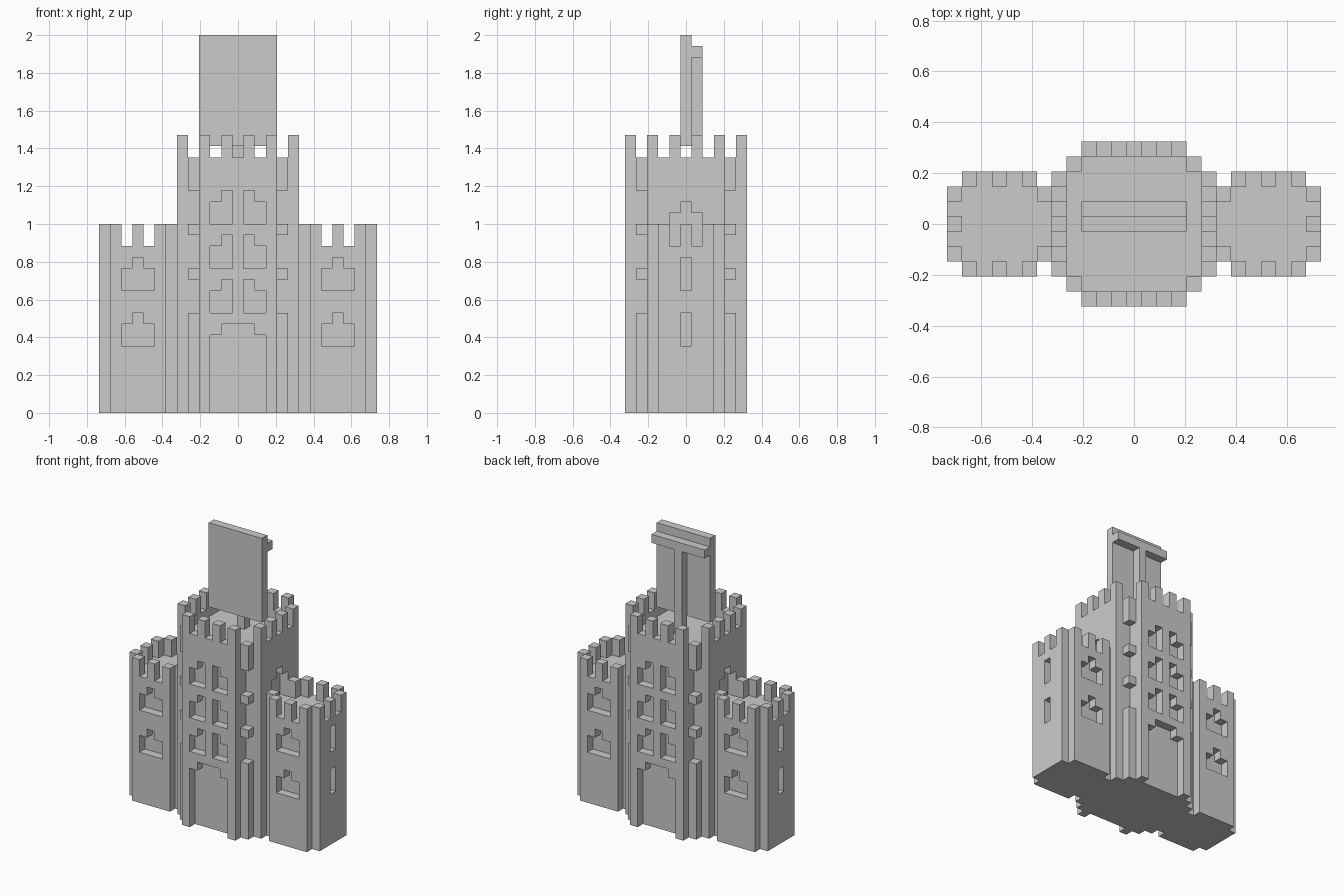
import bpy, bmesh

if "Cube" in bpy.data.objects:
    bpy.data.objects.remove(bpy.data.objects["Cube"])

U = 1 / 17  # one block; the whole model sits on a block grid


def prism(bm, pts, lo, hi, axis="z"):
    """Extrude a 2D outline between lo and hi along an axis."""
    place = {"x": lambda a, b, h: (h, a, b),
             "y": lambda a, b, h: (a, h, b),
             "z": lambda a, b, h: (a, b, h)}[axis]
    rings = [[bm.verts.new([c * U for c in place(a, b, h)]) for a, b in pts] for h in (lo, hi)]
    n = len(pts)
    faces = [bm.faces.new(rings[0]), bm.faces.new(rings[1])]
    for i in range(n):
        j = (i + 1) % n
        faces.append(bm.faces.new((rings[0][i], rings[0][j], rings[1][j], rings[1][i])))
    bmesh.ops.recalc_face_normals(bm, faces=faces)


def rect(x0, x1, y0, y1):
    return [(x0, y0), (x1, y0), (x1, y1), (x0, y1)]


def cell(bm, x, y, z0, z1):
    """One-block-wide column centred on x, y."""
    prism(bm, rect(x - .5, x + .5, y - .5, y + .5), z0, z1)


def make(name, bm):
    mesh = bpy.data.meshes.new(name)
    bm.to_mesh(mesh)
    bm.free()
    obj = bpy.data.objects.new(name, mesh)
    bpy.context.collection.objects.link(obj)
    return obj


def carve(obj, bm):
    """Cut recesses out of obj and discard the cutter."""
    cutter = make("cutter", bm)
    cutter.hide_render = True
    mod = obj.modifiers.new("recesses", "BOOLEAN")
    mod.operation, mod.solver, mod.object = "DIFFERENCE", "EXACT", cutter
    bpy.context.view_layer.update()
    deps = bpy.context.evaluated_depsgraph_get()
    mesh = bpy.data.meshes.new_from_object(obj.evaluated_get(deps))
    obj.modifiers.clear()
    obj.data = mesh
    bpy.data.objects.remove(cutter)


def cross(a, b):
    """Plus-shaped plan: arms reach b, arm half-width a."""
    return [(a, -b), (a, -a), (b, -a), (b, a), (a, a), (a, b),
            (-a, b), (-a, a), (-b, a), (-b, -a), (-a, -a), (-a, -b)]


def arch(c, half, z0, z1):
    """Stepped arch: opening with a raised middle one block in from the sides."""
    i = half - 1
    return [(c - half, z0), (c + half, z0), (c + half, z1), (c + i, z1),
            (c + i, z1 + 1), (c - i, z1 + 1), (c - i, z1), (c - half, z1)]


SIDES = (-1, 1)

# Central tower
bm = bmesh.new()
prism(bm, cross(3.5, 5.5), 0, 23)
tower = make("tower_body", bm)

# Doors, windows and sunken roof of the tower
bm = bmesh.new()
for s in SIDES:
    depth = sorted((s * 4.5, s * 6))
    prism(bm, arch(0, 2.5, -1, 7), *depth, "y")
    prism(bm, arch(0, 1.5, 15, 18), *depth, "x")
    for z in (9, 13, 17):
        for m in SIDES:
            half_arch = [(.5, z), (2.5, z), (2.5, z + 2), (1.5, z + 2), (1.5, z + 3), (.5, z + 3)]
            prism(bm, [(m * x, h) for x, h in half_arch], *depth, "y")
roof = [(3.5, -4.5), (3.5, -3.5), (4.5, -3.5), (4.5, 3.5), (3.5, 3.5), (3.5, 4.5)]
prism(bm, roof + [(-x, -y) for x, y in roof], 22, 24)
carve(tower, bm)

# Corner columns and brackets
bm = bmesh.new()
for sx in SIDES:
    for sy in SIDES:
        for z0, z1 in ((0, 9), (12, 13), (16, 17), (20, 23)):
            cell(bm, 4 * sx, 4 * sy, z0, z1)
make("corner_columns", bm)

# Tower battlements
bm = bmesh.new()
for s in SIDES:
    for t in (-3, -1, 1, 3):
        cell(bm, t, 5 * s, 23, 25)
        cell(bm, 5 * s, t, 23, 25)
make("tower_battlements", bm)

# Side wings
half = [(5.5, -2.5), (6.5, -2.5), (6.5, -3.5), (11.5, -3.5), (11.5, -2.5), (12.5, -2.5)]
plan = half + [(x, -y) for x, y in reversed(half)]
for s, side in ((-1, "left"), (1, "right")):
    bm = bmesh.new()
    prism(bm, [(s * x, y) for x, y in plan], 0, 15)
    wing = make(side + "_wing", bm)

    bm = bmesh.new()
    for z in (6, 11):
        for sy in SIDES:
            prism(bm, arch(9 * s, 1.5, z, z + 2), *sorted((sy * 2.5, sy * 4)), "y")
        prism(bm, rect(-.5, .5, z, z + 3), *sorted((s * 11.5, s * 13)), "x")
    carve(wing, bm)

    bm = bmesh.new()
    for sy in SIDES:
        for x, y in ((7, 3), (9, 3), (11, 3), (6, 2), (12, 2)):
            cell(bm, s * x, sy * y, 15, 17)
    cell(bm, s * 12, 0, 15, 17)
    make(side + "_wing_battlements", bm)

# Rooftop board with its post and crossbar behind
bm = bmesh.new()
prism(bm, rect(-3.5, 3.5, -.5, .5), 24, 34)
make("roof_board", bm)
bm = bmesh.new()
cell(bm, 0, 1, 22, 32)
make("board_post", bm)
bm = bmesh.new()
prism(bm, rect(-3.5, 3.5, .5, 1.5), 32, 33)
make("board_crossbar", bm)
